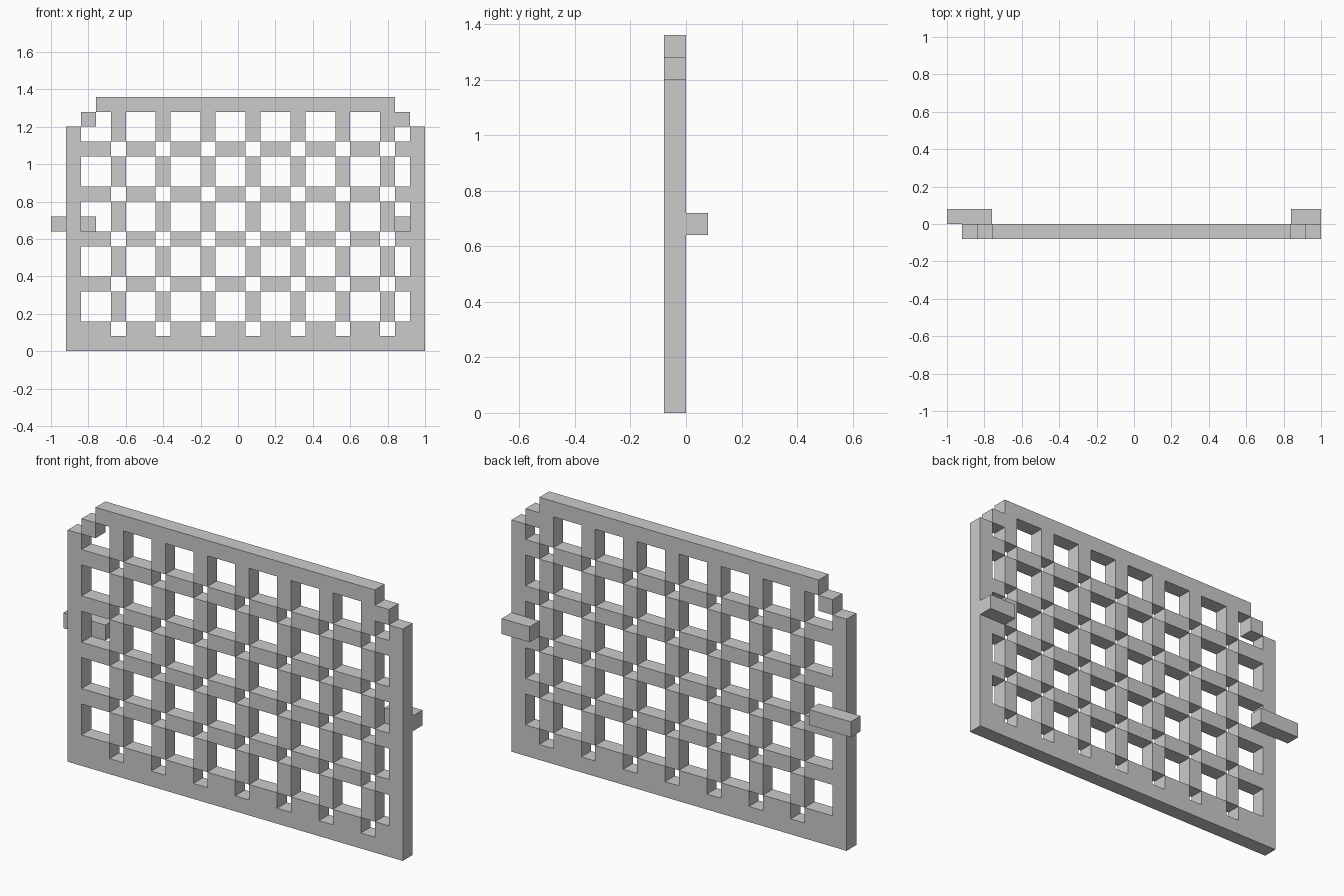
import bpy, bmesh

if "Cube" in bpy.data.objects:
    bpy.data.objects.remove(bpy.data.objects["Cube"])

U = 0.08                 # one square unit of the lattice
X0 = -1.0                # x of column 0


def finish(name, bm):
    mesh = bpy.data.meshes.new(name)
    bm.to_mesh(mesh)
    bm.free()
    obj = bpy.data.objects.new(name, mesh)
    bpy.context.collection.objects.link(obj)
    return obj


def slab(name, cells, y0, y1):
    """Solid slab from filled (column, row) cells, with no inner walls."""
    bm = bmesh.new()

    def quad(*pts):
        bm.faces.new([bm.verts.new(p) for p in pts])

    for i, k in cells:
        a, b = X0 + i * U, X0 + (i + 1) * U
        c, d = k * U, (k + 1) * U
        quad((a, y0, c), (b, y0, c), (b, y0, d), (a, y0, d))
        quad((a, y1, c), (a, y1, d), (b, y1, d), (b, y1, c))
        if (i - 1, k) not in cells:
            quad((a, y0, c), (a, y0, d), (a, y1, d), (a, y1, c))
        if (i + 1, k) not in cells:
            quad((b, y0, c), (b, y1, c), (b, y1, d), (b, y0, d))
        if (i, k - 1) not in cells:
            quad((a, y0, c), (a, y1, c), (b, y1, c), (b, y0, c))
        if (i, k + 1) not in cells:
            quad((a, y0, d), (b, y0, d), (b, y1, d), (a, y1, d))
    bmesh.ops.remove_doubles(bm, verts=bm.verts, dist=1e-4)
    return finish(name, bm)


def rect(i0, i1, k0, k1):
    return {(i, k) for i in range(i0, i1) for k in range(k0, k1)}


# Frame: sill, side posts, top rail and stepped corners
panel = rect(1, 25, 0, 1) | rect(1, 2, 0, 15) | rect(24, 25, 0, 15)
panel |= rect(3, 23, 16, 17) | {(2, 15), (23, 15)}

# Woven bars: left open wherever an upright and a crossbar would overlap
uprights = range(4, 23, 3)
crossbars = range(1, 14, 3)
for i in uprights:
    panel |= {(i, k) for k in range(2, 16) if k not in crossbars}
for k in crossbars:
    panel |= {(i, k) for i in range(2, 24) if i not in uprights}
slab("lattice_panel", panel, -U, 0)

# Mounting tabs on the back
slab("left_tab", rect(0, 3, 8, 9), 0, U)
slab("right_tab", rect(23, 25, 8, 9), 0, U)
